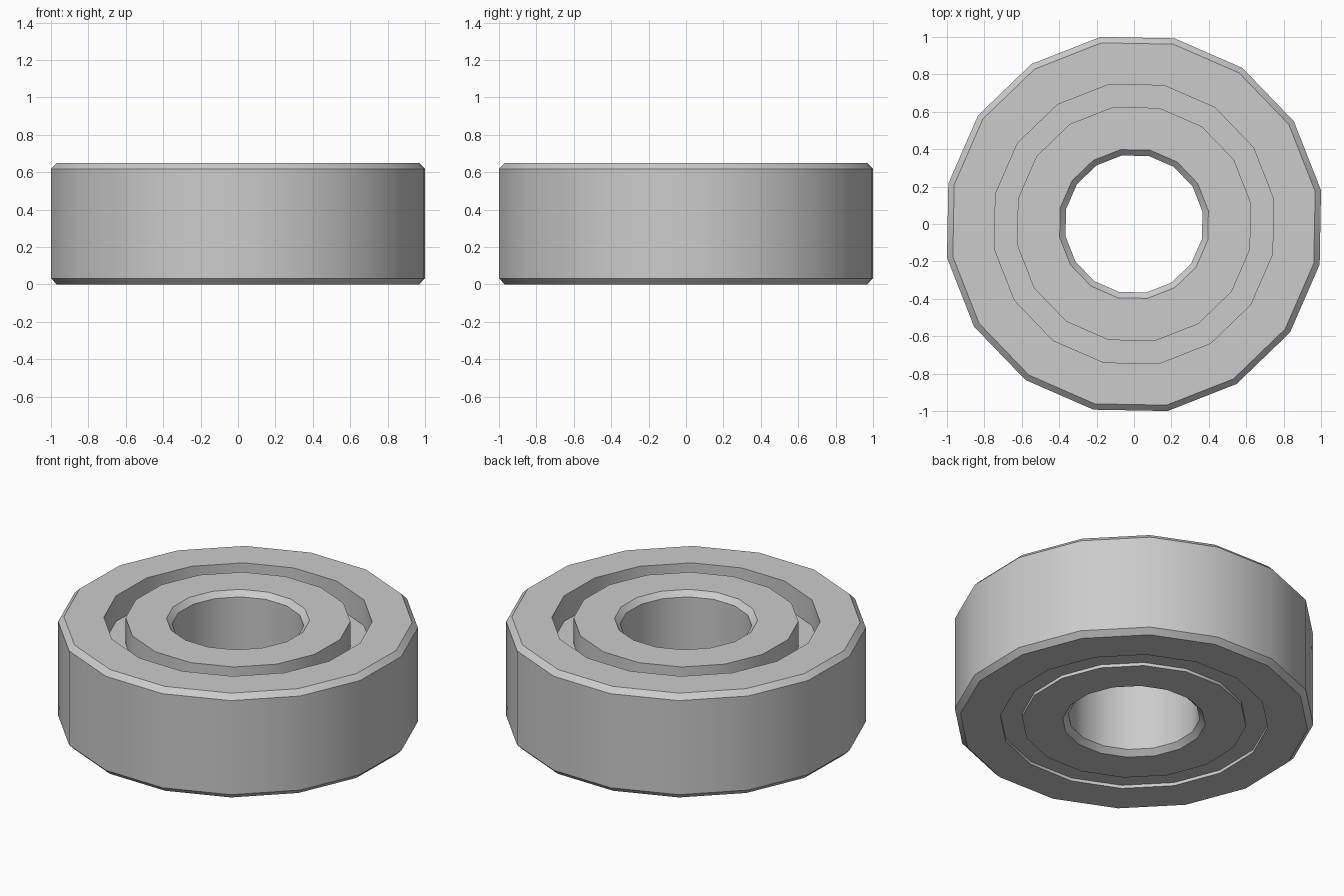
import bpy
import bmesh
from math import cos, sin, radians, tau

cube = bpy.data.objects.get("Cube")
if cube:
    bpy.data.objects.remove(cube, do_unlink=True)

SIDES = 16
TURN = radians(10.2)
HEIGHT = 0.65
CHAMFER = 0.032
R_OUTER, R_GROOVE_OUT, R_GROOVE_IN, R_BORE = 1.016, 0.758, 0.635, 0.372
FLOOR_TOP, FLOOR_BOTTOM = HEIGHT - 0.16, 0.02

steel = bpy.data.materials.new("steel grey")
steel.use_nodes = True
GREY = (0.6, 0.6, 0.6, 1)
steel.diffuse_color = GREY
steel.node_tree.nodes["Principled BSDF"].inputs["Base Color"].default_value = GREY


def lathe(name, profile):
    """Revolve (radius, height) points around z; solid lies left of the path."""
    bm = bmesh.new()
    rings = []
    for r, z in profile:
        angles = [TURN + tau * i / SIDES for i in range(SIDES)]
        rings.append([bm.verts.new((r * cos(a), r * sin(a), z)) for a in angles])
    for low, high in zip(rings, rings[1:]):
        for i in range(SIDES):
            j = (i + 1) % SIDES
            bm.faces.new((low[i], low[j], high[j], high[i]))
    mesh = bpy.data.meshes.new(name)
    bm.to_mesh(mesh)
    bm.free()
    mesh.materials.append(steel)
    obj = bpy.data.objects.new(name, mesh)
    bpy.context.collection.objects.link(obj)
    bpy.ops.object.select_all(action="DESELECT")
    obj.select_set(True)
    bpy.context.view_layer.objects.active = obj
    bpy.ops.object.shade_smooth_by_angle(angle=radians(30))
    return obj


# Outer race with chamfered rims
lathe("outer_race", [
    (R_GROOVE_OUT, FLOOR_BOTTOM),
    (R_GROOVE_OUT, 0),
    (R_OUTER - CHAMFER, 0),
    (R_OUTER, CHAMFER),
    (R_OUTER, HEIGHT - CHAMFER),
    (R_OUTER - CHAMFER, HEIGHT),
    (R_GROOVE_OUT, HEIGHT),
    (R_GROOVE_OUT, FLOOR_TOP),
])

# Inner race with chamfered bore
lathe("inner_race", [
    (R_GROOVE_IN, FLOOR_TOP),
    (R_GROOVE_IN, HEIGHT),
    (R_BORE + CHAMFER, HEIGHT),
    (R_BORE, HEIGHT - CHAMFER),
    (R_BORE, CHAMFER),
    (R_BORE + CHAMFER, 0),
    (R_GROOVE_IN, 0),
    (R_GROOVE_IN, FLOOR_BOTTOM),
])

# Recessed shields closing the groove between the races
lathe("top_shield", [(R_GROOVE_OUT, FLOOR_TOP), (R_GROOVE_IN, FLOOR_TOP)])
lathe("bottom_shield", [(R_GROOVE_IN, FLOOR_BOTTOM), (R_GROOVE_OUT, FLOOR_BOTTOM)])
